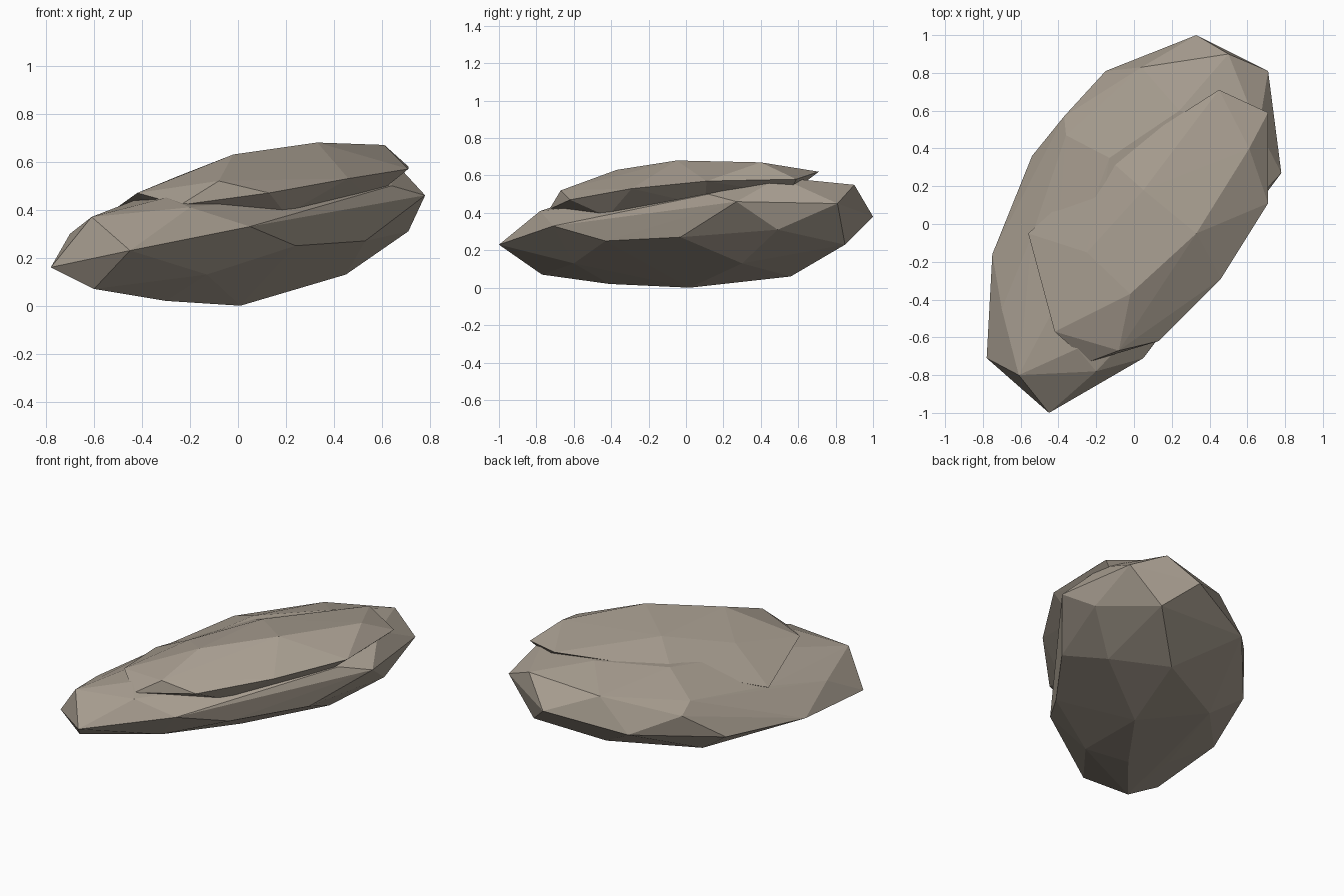
import bpy
import bmesh
from mathutils import Vector

# Remove the default cube only
default_cube = bpy.data.objects.get("Cube")
if default_cube:
    bpy.data.objects.remove(default_cube, do_unlink=True)


def make_material(name, colour):
    material = bpy.data.materials.new(name)
    material.use_nodes = True
    material.diffuse_color = colour
    shader = next(node for node in material.node_tree.nodes
                  if node.type == 'BSDF_PRINCIPLED')
    shader.inputs["Base Color"].default_value = colour
    shader.inputs["Roughness"].default_value = 0.9
    return material


def make_stone(name, corners, material):
    """Chisel a faceted stone: the convex skin around its main corners (in hundredths)."""
    mesh = bpy.data.meshes.new(name)
    stone = bpy.data.objects.new(name, mesh)
    bpy.context.collection.objects.link(stone)

    bm = bmesh.new()
    for corner in corners:
        bm.verts.new(Vector(corner) / 100)
    skin = bmesh.ops.convex_hull(bm, input=bm.verts)
    buried = {item for item in skin["geom_interior"] + skin["geom_unused"]
              if isinstance(item, bmesh.types.BMVert)}
    bmesh.ops.delete(bm, geom=list(buried), context='VERTS')
    bmesh.ops.recalc_face_normals(bm, faces=bm.faces)
    for face in bm.faces:
        face.smooth = False
    bm.to_mesh(mesh)
    bm.free()

    mesh.materials.append(material)
    return stone


stone_brown = make_material("warm grey stone", (0.39, 0.34, 0.28, 1))

# Lower slab: widest ring, belly, then upper shoulder
lower_rim = [
    (-45, -100, 23), (-78, -71, 16), (-75, -16, 18), (-54, 36, 20),
    (-37, 57, 37), (-15, 81, 28), (33, 100, 38), (71, 81, 45),
    (78, 27, 46), (5, -71, 33),
]
lower_belly = [
    (-60, -77, 7), (-30, -41, 2), (1, 2, 0), (45, 30, 13), (18, 56, 6),
    (50, 85, 23), (71, 49, 31), (53, -3, 27), (24, -43, 25), (-33, 30, 5),
    (-2, 60, 14), (-13, -60, 13), (-55, -35, 8),
]
lower_shoulder = [
    (-61, -80, 37), (-20, -78, 41), (-70, -45, 30), (-54, -6, 37),
    (-43, -46, 44), (-30, -66, 45), (-36, 47, 43), (-13, 35, 54),
    (24, 60, 58), (4, 83, 49), (50, 90, 55), (66, 50, 59), (64, 12, 50),
]
make_stone("lower_slab", lower_rim + lower_belly + lower_shoulder, stone_brown)

# Upper slab: crown, overhanging lip, then the buried underside
upper_crown = [
    (33, -5, 68), (61, 40, 67), (-2, -37, 63), (45, 71, 62), (-8, -67, 52),
    (5, 18, 63), (-25, -15, 54),
]
upper_lip = [
    (71, 59, 58), (71, 11, 57), (46, -29, 53), (13, -62, 47), (-24, -73, 42),
    (-42, -57, 47), (-48, -32, 42), (-56, -5, 37), (-13, 34, 52), (24, 53, 59),
]
upper_underside = [(20, -42, 38), (55, 10, 44), (62, 55, 50), (-30, -50, 35)]
make_stone("upper_slab", upper_crown + upper_lip + upper_underside, stone_brown)
